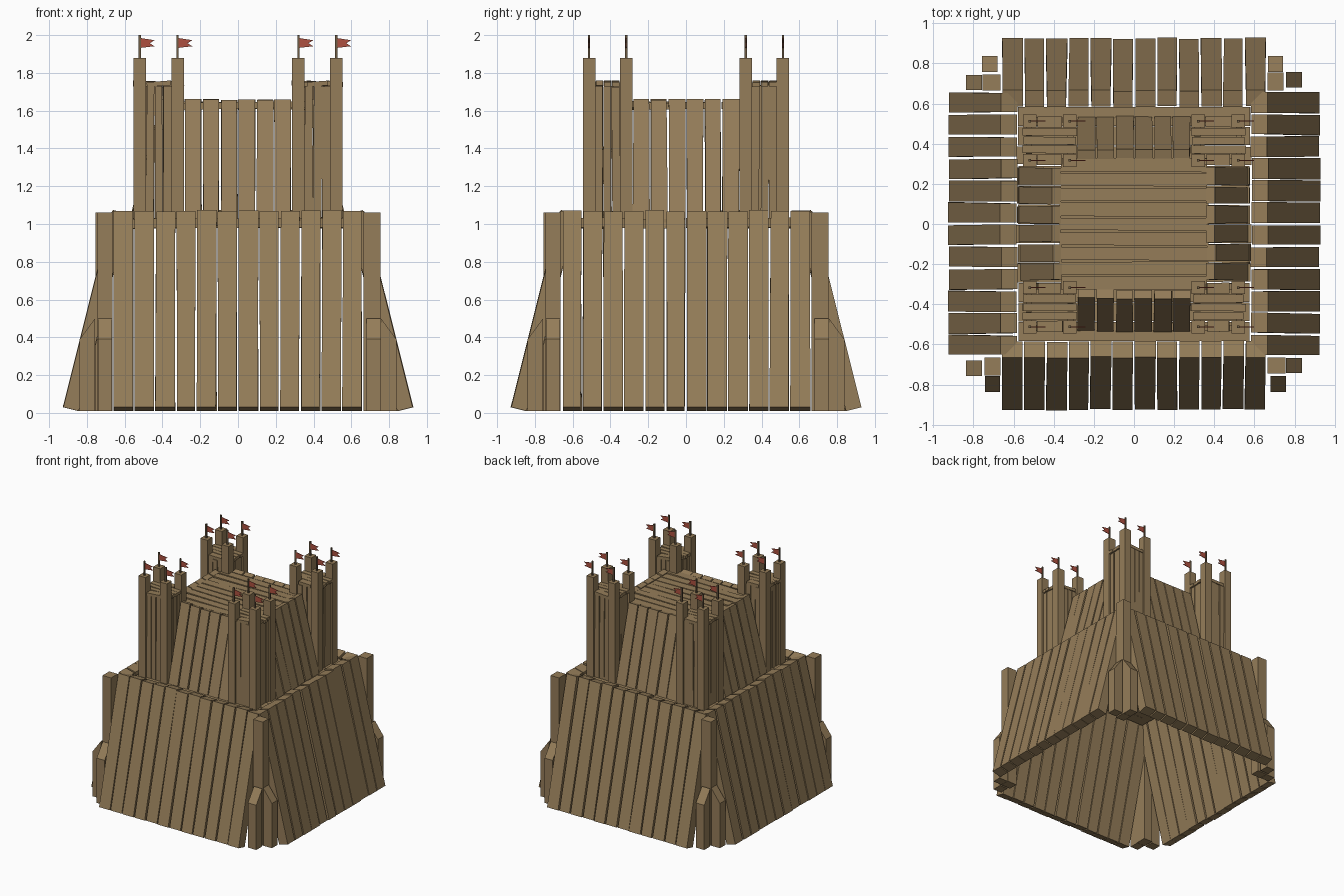
import bpy, bmesh, math, random
from mathutils import Vector, Matrix

if "Cube" in bpy.data.objects:
    bpy.data.objects.remove(bpy.data.objects["Cube"])

random.seed(7)


def material(name, color):
    m = bpy.data.materials.new(name)
    m.diffuse_color = (*color, 1)
    m.use_nodes = True
    m.node_tree.nodes["Principled BSDF"].inputs["Base Color"].default_value = m.diffuse_color
    return m


WOOD = material("wood", (0.30, 0.205, 0.10))
POLE = material("dark_wood", (0.16, 0.11, 0.06))
RED = material("red_cloth", (0.42, 0.08, 0.05))


def finish(bm, name, mat):
    bmesh.ops.recalc_face_normals(bm, faces=bm.faces)
    me = bpy.data.meshes.new(name)
    bm.to_mesh(me)
    bm.free()
    me.materials.append(mat)
    ob = bpy.data.objects.new(name, me)
    bpy.context.collection.objects.link(ob)
    return ob


def box(bm, x0, x1, y0, y1, z0, z1):
    m = (Matrix.Translation(((x0 + x1) / 2, (y0 + y1) / 2, (z0 + z1) / 2))
         @ Matrix.Diagonal((x1 - x0, y1 - y0, z1 - z0, 1)))
    return bmesh.ops.create_cube(bm, size=1, matrix=m)["verts"]


def plank(bm, start, end, side, inward, width, thick, wobble):
    """Board from start to end on its outer face, with slightly uneven ends."""
    start, end, side = Vector(start), Vector(end), Vector(side)
    along = (end - start).normalized()
    inward = Vector(inward)
    inward = (inward - along * inward.dot(along)).normalized()
    rings = []
    for p in (start, end):
        a = width / 2 - random.uniform(0, wobble)
        b = width / 2 - random.uniform(0, wobble)
        rings.append([bm.verts.new(q) for q in (
            p - side * a, p + side * b,
            p + side * b + inward * thick, p - side * a + inward * thick)])
    lo, hi = rings
    bm.faces.new(lo)
    bm.faces.new(hi[::-1])
    for i in range(4):
        j = (i + 1) % 4
        bm.faces.new((lo[i], hi[i], hi[j], lo[j]))


def plank_wall(name, turn, count, half, bottom, top, thick, wobble):
    """Leaning board wall facing -y, then turned by quarter turns."""
    bm = bmesh.new()
    pitch = 2 * half / count
    for i in range(count):
        x = -half + pitch * (i + 0.5)
        d = random.uniform(-0.004, 0.004)
        plank(bm, (x, -bottom[0] + d, bottom[1]), (x, -top[0] + d, top[1] + d),
              (1, 0, 0), (0, 1, 0), pitch - 0.002, thick, wobble)
    bm.transform(Matrix.Rotation(turn * math.pi / 2, 4, 'Z'))
    return finish(bm, name, WOOD)


def plank_deck(bm, cx, cy, hx, hy, z, count, thick, wobble):
    pitch = 2 * hy / count
    for i in range(count):
        y = cy - hy + pitch * (i + 0.5)
        d, e = random.uniform(-0.006, 0.006), random.uniform(-0.012, 0)
        plank(bm, (cx - hx - e, y, z + d), (cx + hx + e, y, z - d),
              (0, 1, 0), (0, 0, -1), pitch - 0.001, thick, wobble)


# Leaning walls of both tiers
sides = ["front", "right", "back", "left"]
for t, s in enumerate(sides):
    plank_wall("lower_wall_" + s, t, 12, 0.66, (0.925, 0.03), (0.665, 1.07), 0.084, 0.008)
    off = 0.035 * (t % 2)
    plank_wall("upper_wall_" + s, t, 6, 0.285, (0.545 + off, 0.99), (0.37 + off, 1.66), 0.045, 0.007)

# Board decks
bm = bmesh.new()
plank_deck(bm, 0, 0, 0.585, 0.585, 1.03, 12, 0.05, 0.005)
finish(bm, "lower_deck", WOOD)
bm = bmesh.new()
plank_deck(bm, 0, 0, 0.375, 0.33, 1.645, 9, 0.035, 0.007)
finish(bm, "upper_deck", WOOD)

# Corner posts and short buttress posts with slanted tops
bm_tall, bm_short = bmesh.new(), bmesh.new()
for k in range(4):
    rot = Matrix.Rotation(k * math.pi / 2, 4, 'Z')
    v = box(bm_tall, 0.665, 0.745, 0.665, 0.755, 0.01, 1.06)
    bmesh.ops.transform(bm_tall, matrix=rot, verts=v)
    for axis in (0, 1):
        lo, hi = [0.668, 0.68], [0.742, 0.758]
        lo[axis], hi[axis] = 0.757, 0.838
        v = box(bm_short, lo[0], hi[0], lo[1], hi[1], 0.01, 0.5)
        for w in v:
            if w.co.z > 0.3 and w.co[axis] > 0.8:
                w.co.z = 0.39
        bmesh.ops.transform(bm_short, matrix=rot, verts=v)
finish(bm_tall, "corner_posts", WOOD)
finish(bm_short, "buttress_posts", WOOD)

# Corner turrets
posts, walls, decks, poles, flags = (bmesh.new() for _ in range(5))
for sx in (-1, 1):
    for sy in (-1, 1):
        c = Vector((sx * 0.42, sy * 0.415, 0))
        for ax in (-1, 1):
            for ay in (-1, 1):
                x, y = c.x + ax * 0.1, c.y + ay * 0.098
                # Post, flag pole and swallowtail flag
                box(posts, x - 0.033, x + 0.033, y - 0.033, y + 0.033, 0.99, 1.88)
                box(poles, x - 0.006, x + 0.006, y - 0.006, y + 0.006, 1.87, 2.0)
                outline = [(0, 1.985), (0.078, 1.973), (0.053, 1.957), (0.078, 1.941), (0, 1.932)]
                vs = [flags.verts.new((x + u, y - 0.002, z)) for u, z in outline]
                f = flags.faces.new(vs)
                ext = bmesh.ops.extrude_face_region(flags, geom=[f], use_keep_orig=True)
                for e in ext["geom"]:
                    if isinstance(e, bmesh.types.BMVert):
                        e.co.y += 0.004
        # Upright boards between the posts
        for k in range(4):
            rot = Matrix.Rotation(k * math.pi / 2, 3, 'Z')
            for i in (-1, 0, 1):
                lean = random.uniform(-0.005, 0.005)
                a = c + rot @ Vector((i * 0.046, -0.118, 0.99))
                b = c + rot @ Vector((i * 0.046 + lean, -0.118, 1.73 + lean))
                plank(walls, a, b, rot @ Vector((1, 0, 0)), rot @ Vector((0, 1, 0)),
                      0.046, 0.03, 0.005)
        plank_deck(decks, c.x, c.y, 0.137, 0.065, 1.755, 3, 0.025, 0.004)
        for s in (-1, 1):
            plank_deck(decks, c.x, c.y + s * 0.095, 0.066, 0.03, 1.755, 1, 0.025, 0.004)
finish(posts, "turret_posts", WOOD)
finish(walls, "turret_boards", WOOD)
finish(decks, "turret_decks", WOOD)
finish(poles, "flag_poles", POLE)
finish(flags, "flags", RED)
